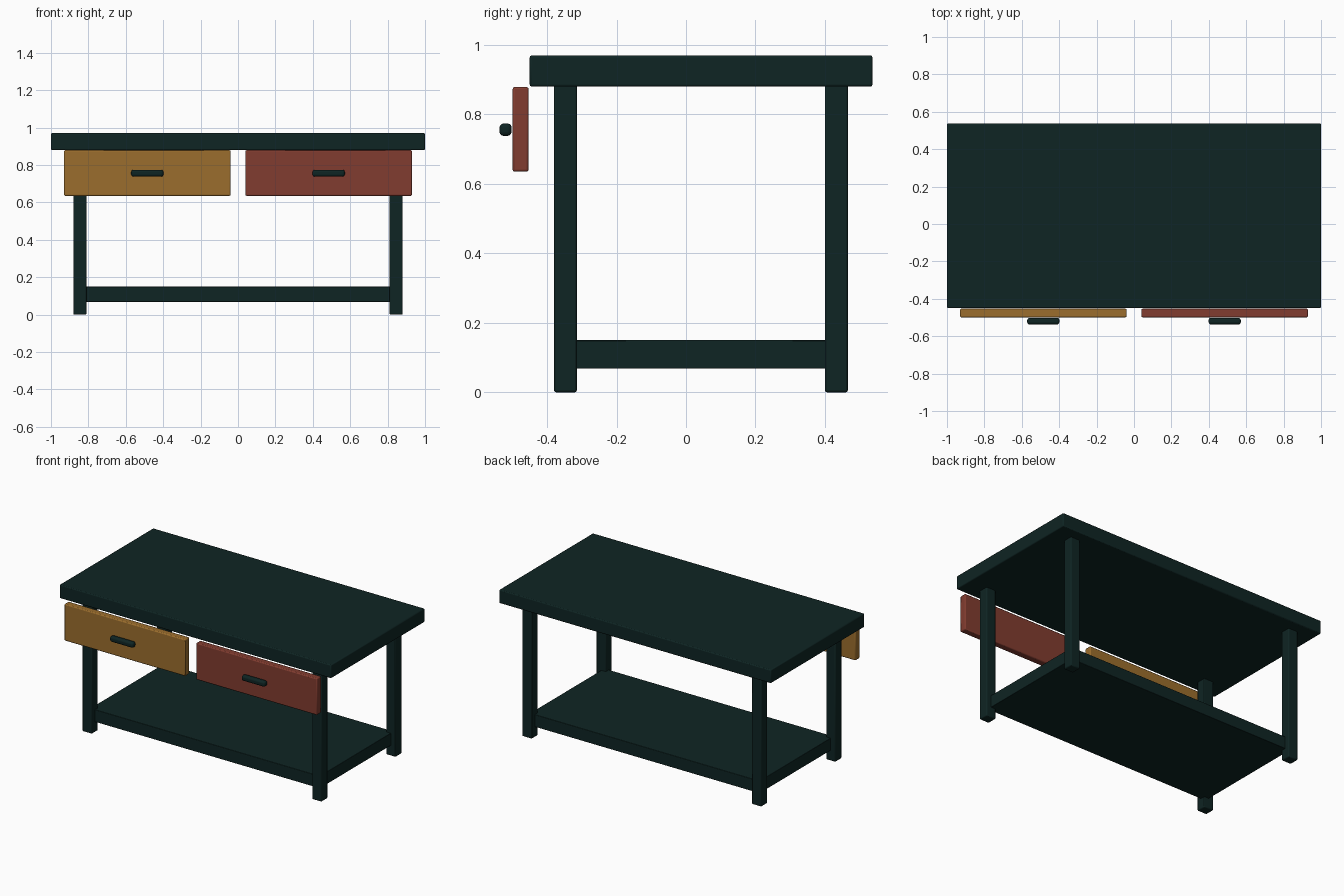
import bpy
import math
from mathutils import Vector

# Remove the default object
default = bpy.data.objects.get("Cube")
if default:
    bpy.data.objects.remove(default, do_unlink=True)


def make_material(name, rgb):
    mat = bpy.data.materials.new(name)
    mat.use_nodes = True
    color = (*rgb, 1.0)
    mat.diffuse_color = color
    mat.node_tree.nodes["Principled BSDF"].inputs["Base Color"].default_value = color
    return mat


DARK = make_material("dark_green_paint", (0.0045, 0.018, 0.017))
OCHRE = make_material("ochre_paint", (0.33, 0.155, 0.026))
RED = make_material("brick_red_paint", (0.22, 0.045, 0.029))


def box(name, low, high, mat, bevel=0.006, segments=2):
    """Bevelled box between two opposite corners."""
    low, high = Vector(low), Vector(high)
    bpy.ops.mesh.primitive_cube_add(size=1, location=(low + high) / 2)
    obj = bpy.context.object
    obj.name = name
    obj.scale = high - low
    bpy.ops.object.transform_apply(location=False, rotation=False, scale=True)
    obj.data.materials.append(mat)
    mod = obj.modifiers.new("soft_edges", 'BEVEL')
    mod.width = bevel
    mod.segments = segments
    bpy.ops.object.shade_smooth_by_angle(angle=math.radians(30))
    return obj


# Table top and lower shelf
box("table_top", (-1, -0.45, 0.88), (1, 0.537, 0.97), DARK)
box("lower_shelf", (-0.845, -0.347, 0.068), (0.845, 0.433, 0.15), DARK, 0.003)

# Legs
for depth, y in (("front", -0.347), ("back", 0.433)):
    for side, x in (("left", 0.845), ("right", -0.845)):
        box(f"{depth}_{side}_leg", (x - 0.035, y - 0.033, 0),
            (x + 0.035, y + 0.033, 0.885), DARK)

# Drawer fronts with floating bar handles
for side, sign, mat in (("left", 1, RED), ("right", -1, OCHRE)):
    x = sign * 0.485
    box(f"{side}_drawer_front", (x - 0.445, -0.499, 0.635),
        (x + 0.445, -0.453, 0.879), mat)
    box(f"{side}_drawer_handle", (x - 0.086, -0.537, 0.738),
        (x + 0.086, -0.502, 0.774), DARK, 0.012, 3)
